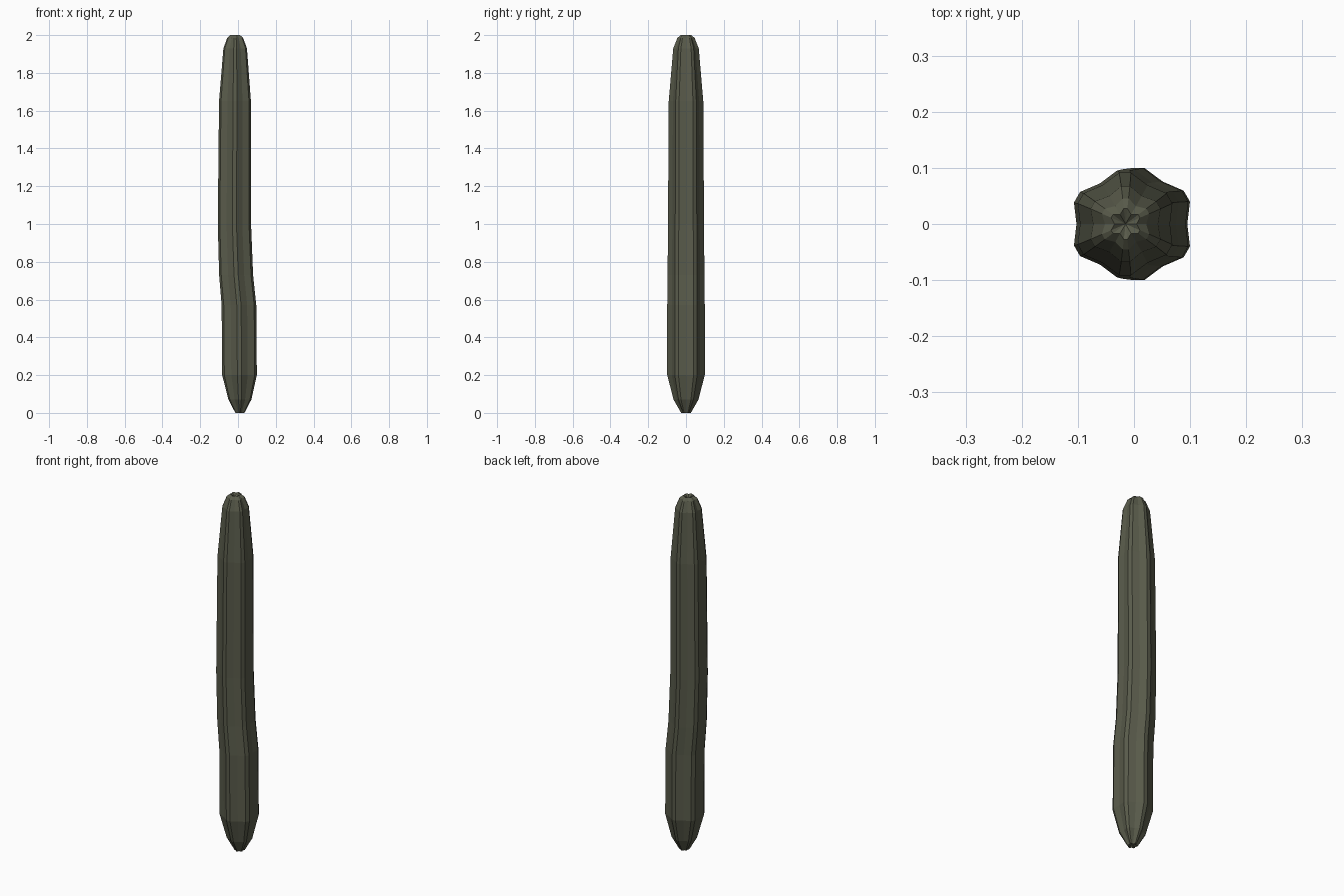
import bpy, bmesh
from math import sin, cos, radians

cube = bpy.data.objects.get("Cube")
if cube:
    bpy.data.objects.remove(cube)

green = bpy.data.materials.new("dark olive")
green.use_nodes = True
colour = (0.10, 0.105, 0.07, 1)
green.diffuse_color = colour
green.node_tree.nodes["Principled BSDF"].inputs["Base Color"].default_value = colour

RIBS = 6
# height, centre x, rib radius, depth of the groove as a share of the radius
RINGS = [(0.0, 0.01, 0.026, 0.3), (0.07, 0.01, 0.066, 0.17),
         (0.2, 0.008, 0.1, 0.13), (0.57, 0.005, 0.1, 0.13),
         (0.73, -0.01, 0.098, 0.13), (1.0, -0.019, 0.096, 0.13),
         (1.65, -0.016, 0.092, 0.13), (1.93, -0.015, 0.068, 0.15),
         (1.985, -0.015, 0.046, 0.2), (2.0, -0.015, 0.028, 0.3)]


def ribbed_ring(bm, z, cx, radius, groove):
    """Blunt two-point ribs with one groove point between neighbours."""
    verts = []
    for i in range(RIBS):
        middle = 30 + i * 360 / RIBS
        for turn, r in ((-6.5, radius), (6.5, radius), (30, radius * (1 - groove))):
            a = radians(middle + turn)
            verts.append(bm.verts.new((cx + r * cos(a), r * sin(a), z)))
    return verts


def cap(bm, ring, x, z):
    """Close an end with a fan to a slightly sunken point."""
    tip = bm.verts.new((x, 0, z))
    for a, b in zip(ring, ring[1:] + ring[:1]):
        bm.faces.new((a, b, tip))


# Ribbed cactus column
bm = bmesh.new()
rings = [ribbed_ring(bm, *r) for r in RINGS]
for low, high in zip(rings, rings[1:]):
    n = len(low)
    for i in range(n):
        j = (i + 1) % n
        bm.faces.new((low[i], low[j], high[j], high[i]))
cap(bm, rings[0], RINGS[0][1], 0.015)
cap(bm, rings[-1], RINGS[-1][1], 1.985)
bmesh.ops.recalc_face_normals(bm, faces=bm.faces)
mesh = bpy.data.meshes.new("cactus_column")
bm.to_mesh(mesh)
bm.free()
mesh.materials.append(green)
bpy.context.collection.objects.link(bpy.data.objects.new("cactus_column", mesh))
